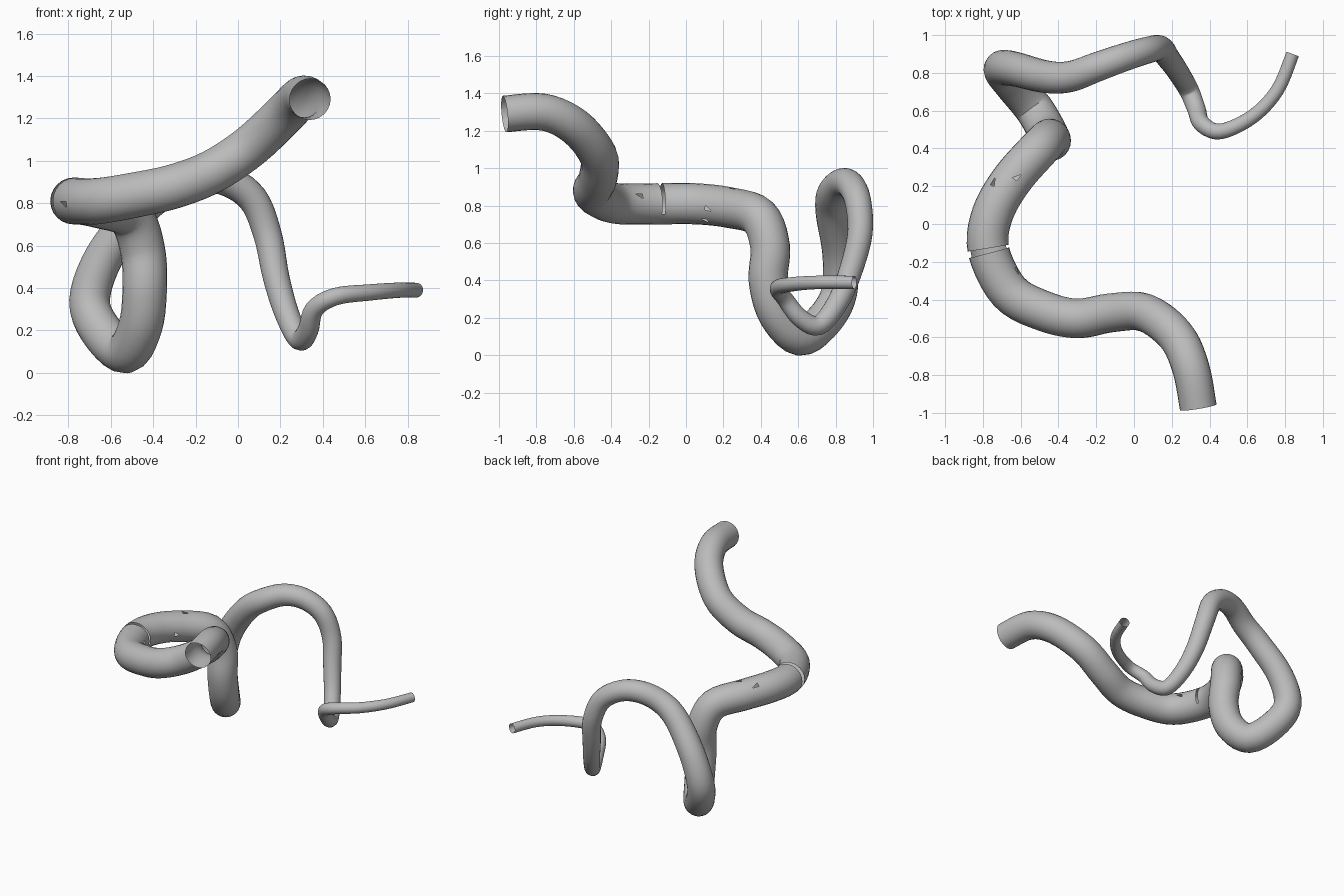
import bpy, bmesh, math
from mathutils import Vector

cube = bpy.data.objects.get("Cube")
if cube:
    bpy.data.objects.remove(cube, do_unlink=True)

# Centre line of the hose, from the wide end to the narrow end
PATH = [Vector(p) for p in (
    (.34, -.97, 1.29), (.3, -.76, 1.3), (.22, -.59, 1.22), (.06, -.47, 1.07),
    (-.12, -.47, .95), (-.3, -.5, .88), (-.48, -.46, .84), (-.66, -.36, .81),
    (-.77, -.14, .81), (-.75, .05, .81), (-.65, .23, .79), (-.51, .39, .74),
    (-.45, .45, .58), (-.44, .44, .4), (-.46, .49, .22), (-.53, .61, .1),
    (-.64, .74, .19), (-.7, .82, .34), (-.63, .82, .55), (-.47, .78, .76),
    (-.34, .78, .86), (-.2, .83, .92), (-.06, .88, .91), (.07, .92, .82),
    (.14, .93, .65), (.18, .88, .45), (.23, .81, .28), (.29, .71, .16),
    (.33, .61, .2), (.36, .53, .3), (.46, .49, .36), (.63, .57, .38),
    (.76, .71, .39), (.84, .9, .39))]
# Hose radius at every fourth point of the centre line
TAPER_SPAN = 4
TAPER = [.098, .103, .11, .106, .1, .082, .067, .049, .036, .036]
SIDES, STEPS, SLIT, HALF_SLIT = 24, 5, 8, .06


def smooth_sample(values, t):
    """Smooth curve through evenly numbered values."""
    last = len(values) - 1
    i = min(int(t), last - 1)
    u = t - i
    a, b, c, d = (values[max(0, min(k, last))] for k in range(i - 1, i + 3))
    start_slope, end_slope = (c - a) / 2, (d - b) / 2
    rise = c - b
    return (b + start_slope * u + (3 * rise - 2 * start_slope - end_slope) * u ** 2
            + (start_slope + end_slope - 2 * rise) * u ** 3)


# Ring positions, with a close pair for the slit
params = [k / STEPS for k in range((len(PATH) - 1) * STEPS + 1) if k != SLIT * STEPS]
params = sorted(params + [SLIT - HALF_SLIT, SLIT + HALF_SLIT])
points = [smooth_sample(PATH, t) for t in params]

# Sweep a circle along the centre line, leaving both ends open
bm = bmesh.new()
rings = []
side = Vector((0, 0, 1))
for i, (t, centre) in enumerate(zip(params, points)):
    radius = smooth_sample(TAPER, t / TAPER_SPAN)
    tangent = (points[min(i + 1, len(points) - 1)] - points[max(i - 1, 0)]).normalized()
    side = (side - tangent * side.dot(tangent)).normalized()
    across = tangent.cross(side)
    angles = [math.tau * k / SIDES for k in range(SIDES)]
    rings.append([bm.verts.new(centre + radius * (side * math.cos(a) + across * math.sin(a)))
                  for a in angles])

# Skin the rings, then open the slit over the upper part of the hose
slit_faces = []
slit_ring = params.index(SLIT - HALF_SLIT)
for i, (ring, following) in enumerate(zip(rings, rings[1:])):
    for k in range(SIDES):
        n = (k + 1) % SIDES
        face = bm.faces.new((ring[k], ring[n], following[n], following[k]))
        if i == slit_ring and face.calc_center_median().z > .755:
            slit_faces.append(face)
bmesh.ops.delete(bm, geom=slit_faces, context='FACES')

# Small torn triangles around the middle of the hose
TEARS = [(-.63, -.24, .86), (-.79, -.31, .8), (-.62, .25, .89),
         (-.72, .21, .87), (-.62, .13, .8), (-.64, .09, .71)]
torn = {min(bm.faces, key=lambda f: (f.calc_center_median() - Vector(q)).length) for q in TEARS}
pieces = bmesh.ops.triangulate(bm, faces=list(torn))["faces"]
bmesh.ops.delete(bm, geom=pieces[::2], context='FACES')
bmesh.ops.recalc_face_normals(bm, faces=bm.faces[:])
mesh = bpy.data.meshes.new("hose")
bm.to_mesh(mesh)
bm.free()

# Grey finish
grey = bpy.data.materials.new("plain grey")
grey.use_nodes = True
colour = (.5, .5, .5, 1)
grey.diffuse_color = colour
grey.node_tree.nodes["Principled BSDF"].inputs["Base Color"].default_value = colour
mesh.materials.append(grey)

hose = bpy.data.objects.new("hose", mesh)
bpy.context.collection.objects.link(hose)
bpy.context.view_layer.objects.active = hose
hose.select_set(True)
bpy.ops.object.shade_smooth_by_angle(angle=math.radians(60))
